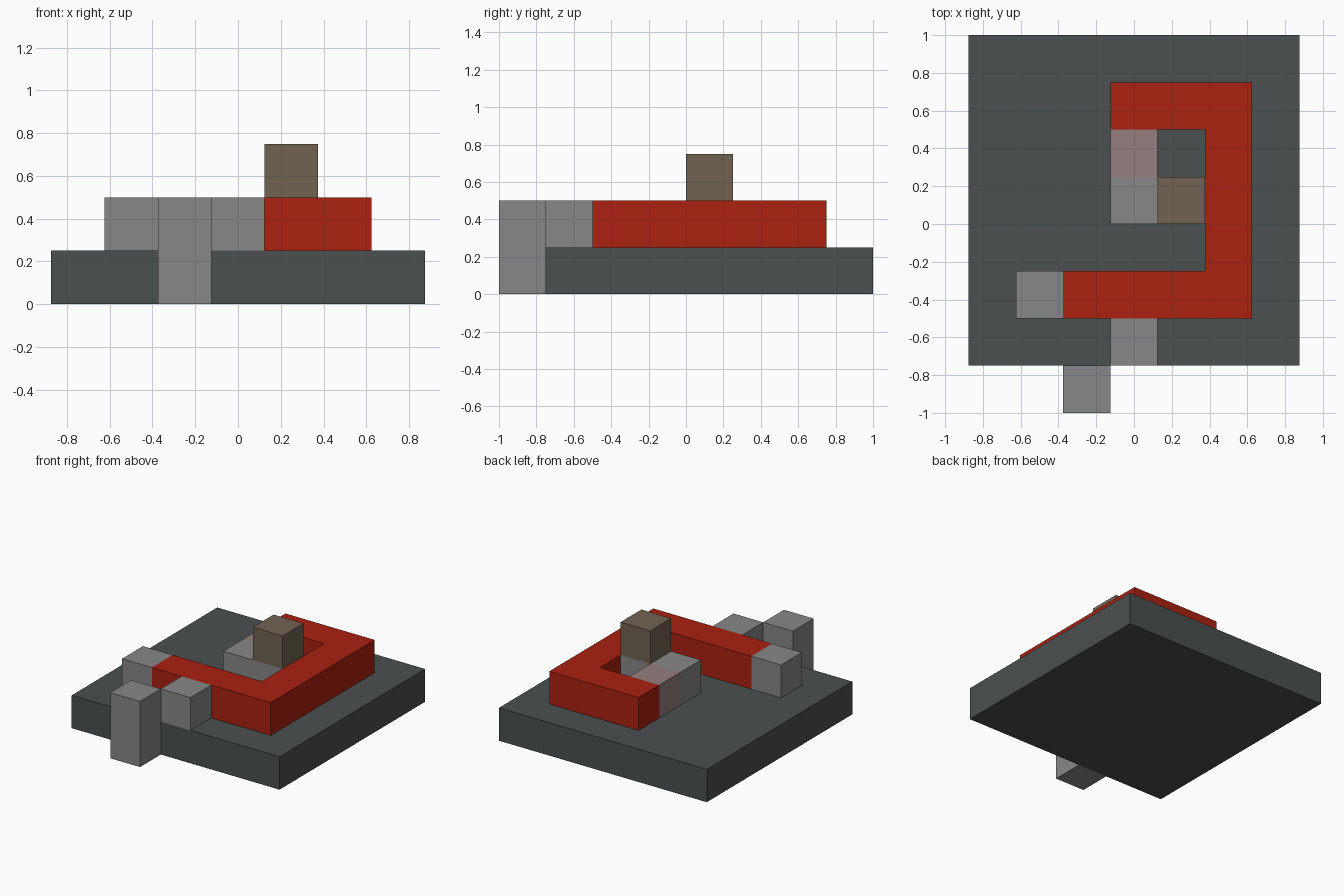
import bpy
import bmesh

cube = bpy.data.objects.get("Cube")
if cube:
    bpy.data.objects.remove(cube, do_unlink=True)

U = 0.25  # edge length of one block


def make_material(name, rgb):
    mat = bpy.data.materials.new(name)
    mat.use_nodes = True
    colour = (*rgb, 1.0)
    mat.diffuse_color = colour
    mat.node_tree.nodes["Principled BSDF"].inputs["Base Color"].default_value = colour
    return mat


def prism(name, outline, bottom, height, mat):
    """Extrude a flat outline, all measured in blocks, upward."""
    bm = bmesh.new()
    face = bm.faces.new([bm.verts.new((x * U, y * U, bottom * U)) for x, y in outline])
    top = bmesh.ops.extrude_face_region(bm, geom=[face])["geom"]
    verts = [v for v in top if isinstance(v, bmesh.types.BMVert)]
    bmesh.ops.translate(bm, verts=verts, vec=(0, 0, height * U))
    bmesh.ops.recalc_face_normals(bm, faces=bm.faces)
    mesh = bpy.data.meshes.new(name)
    bm.to_mesh(mesh)
    bm.free()
    mesh.materials.append(mat)
    obj = bpy.data.objects.new(name, mesh)
    bpy.context.collection.objects.link(obj)
    return obj


def box(name, x, y, bottom, mat, width=1, depth=1, height=1):
    outline = [(x, y), (x + width, y), (x + width, y + depth), (x, y + depth)]
    return prism(name, outline, bottom, height, mat)


slate = make_material("slate", (0.07, 0.079, 0.079))
red = make_material("red", (0.40, 0.015, 0.005))
grey = make_material("grey", (0.243, 0.243, 0.243))
pink_grey = make_material("pink grey", (0.31, 0.21, 0.21))
brown = make_material("brown", (0.165, 0.124, 0.084))

# Base slab
box("base_slab", -3.5, -3, 0, slate, width=7, depth=7)

# Hooked red rail
prism("red_rail", [(-1.5, -2), (2.5, -2), (2.5, 3), (-0.5, 3),
                   (-0.5, 2), (1.5, 2), (1.5, -1), (-1.5, -1)], 1, 1, red)

# Grey blocks at the rail ends and the front
box("rail_end_block", -2.5, -2, 1, grey)
box("front_step_block", -0.5, -3, 1, grey)
box("front_post", -1.5, -4, 0, grey, height=2)

# Inner link, ending under the raised brown block
box("inner_link_block", -0.5, 1, 1, pink_grey)
box("inner_support", -0.5, 0, 1, grey, width=2)
box("raised_block", 0.5, 0, 2, brown)
